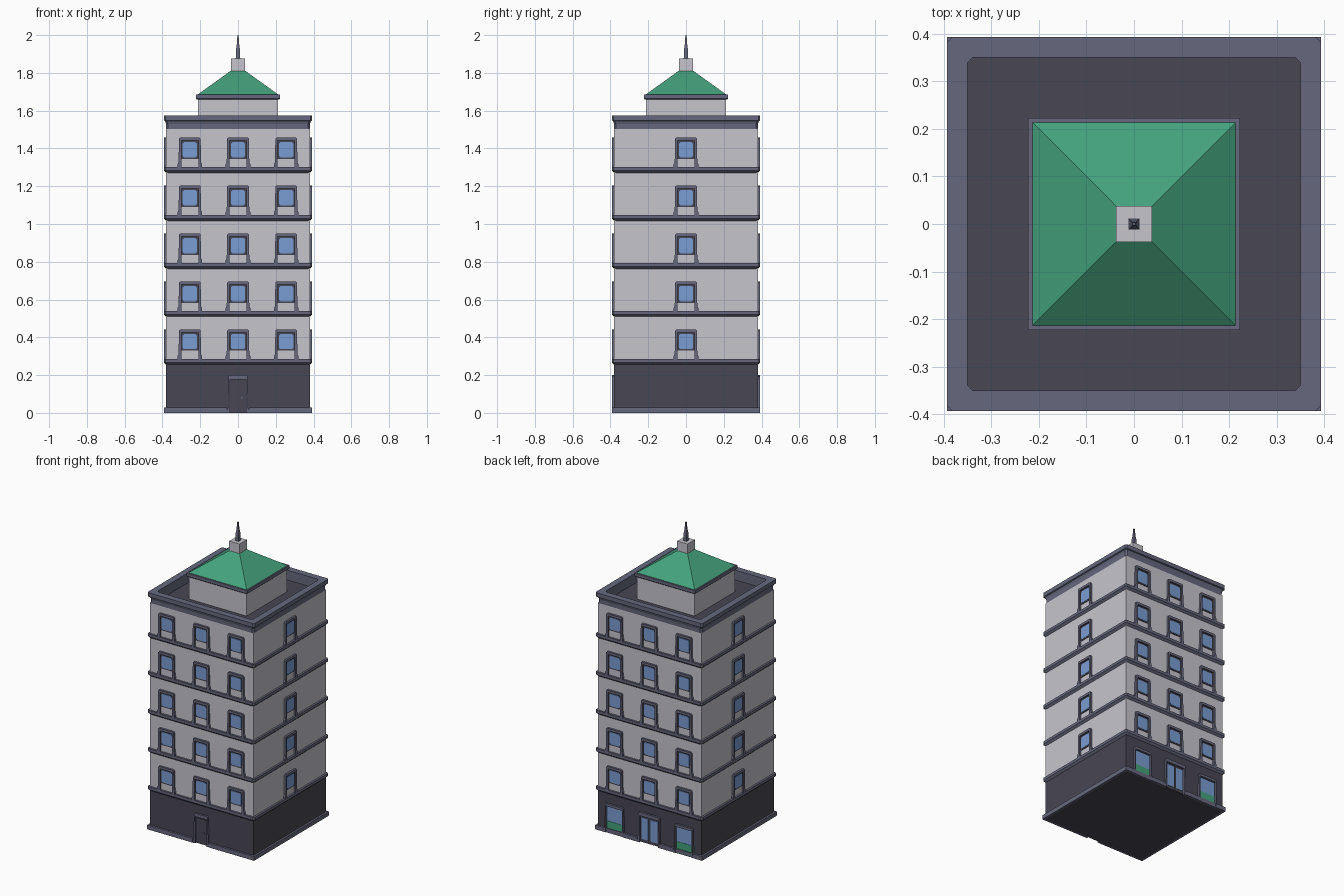
import bpy, bmesh, math
from mathutils import Matrix, Vector

cube = bpy.data.objects.get("Cube")
if cube:
    bpy.data.objects.remove(cube, do_unlink=True)


def material(name, rgb):
    """Flat colour from 8-bit sRGB, stored as linear."""
    lin = [((c / 255 + 0.055) / 1.055) ** 2.4 for c in rgb] + [1.0]
    m = bpy.data.materials.new(name)
    m.use_nodes = True
    m.diffuse_color = lin
    bsdf = m.node_tree.nodes["Principled BSDF"]
    bsdf.inputs["Base Color"].default_value = lin
    bsdf.inputs["Roughness"].default_value = 0.8
    return m


WALL = material("pale_wall", (198, 197, 206))
DARK = material("charcoal", (72, 71, 83))
TRIM = material("slate_trim", (102, 105, 126))
GREEN = material("green_roof", (68, 162, 125))
GLASS = material("blue_glass", (122, 156, 210))

HALF = 0.38      # half width of the tower
EDGE = 0.393     # half width over the trim
STOREY = 0.254
FIRST = 0.285    # top of the lowest storey band


def add_object(name, mesh, u=0, z=0, angle=0):
    ob = bpy.data.objects.new(name, mesh)
    turn = Matrix.Rotation(angle, 4, "Z")
    ob.matrix_world = turn @ Matrix.Translation(Vector((u, 0, z)))
    bpy.context.collection.objects.link(ob)
    return ob


def finish(bm, name, mats):
    bmesh.ops.recalc_face_normals(bm, faces=bm.faces)
    mesh = bpy.data.meshes.new(name)
    bm.to_mesh(mesh)
    bm.free()
    for m in mats:
        mesh.materials.append(m)
    return mesh


def loft(name, profile, mat, top=None, chamfer=0.0):
    """Stack of square rings (half width, height); top colours the last cap."""
    bm = bmesh.new()
    rings = []
    for h, z in profile:
        ring = []
        for k in range(4):
            turn = Matrix.Rotation(k * math.pi / 2, 3, "Z")
            pts = [(h, h - chamfer), (h - chamfer, h)] if chamfer else [(h, h)]
            ring += [bm.verts.new(turn @ Vector((x, y, z))) for x, y in pts]
        rings.append(ring)
    n = len(rings[0])
    for a, b in zip(rings, rings[1:]):
        for i in range(n):
            j = (i + 1) % n
            bm.faces.new((a[i], a[j], b[j], b[i]))
    bm.faces.new(rings[0])
    cap = bm.faces.new(rings[-1])
    cap.material_index = 1 if top else 0
    return add_object(name, finish(bm, name, [mat] + ([top] if top else [])))


def plate(name, outline, depth, mat):
    """Outline (u, z) raised from the front wall by depth."""
    bm = bmesh.new()
    face = bm.faces.new([bm.verts.new((u, -HALF + 0.002, z)) for u, z in outline])
    out = bmesh.ops.extrude_face_region(bm, geom=[face])["geom"]
    moved = [v for v in out if isinstance(v, bmesh.types.BMVert)]
    bmesh.ops.translate(bm, verts=moved, vec=(0, -depth - 0.002, 0))
    return finish(bm, name, [mat])


def rect(u0, u1, z0, z1):
    return [(u0, z0), (u1, z0), (u1, z1), (u0, z1)]


def cut_rect(w, z0, z1, c):
    """Centred rectangle with clipped corners."""
    return [(-w + c, z0), (w - c, z0), (w, z0 + c), (w, z1 - c),
            (w - c, z1), (-w + c, z1), (-w, z1 - c), (-w, z0 + c)]


def arch(inner, outer, foot, z_in, z_out):
    """Open-bottomed surround with flared feet."""
    right = [(inner, z_in), (inner, 0), (foot, 0), (foot, 0.016),
             (outer + 0.003, 0.024), (outer, z_out - 0.006), (outer - 0.006, z_out)]
    return right + [(-u, z) for u, z in reversed(right)]


# Tower body
loft("ground_floor", [(HALF, 0), (HALF, 0.262)], DARK)
loft("upper_walls", [(HALF, 0.262), (HALF, 1.505)], WALL)
for i in range(5):
    top = FIRST + i * STOREY
    loft(f"storey_band_{i + 1}",
         [(HALF, top - 0.03), (EDGE, top - 0.018), (EDGE, top)], TRIM, chamfer=0.01)

# Parapet with sunken roof deck
loft("parapet", [(HALF, 1.503), (HALF + 0.001, 1.53), (HALF + 0.006, 1.545),
                 (EDGE, 1.548), (EDGE, 1.575), (0.35, 1.575), (0.35, 1.51)],
     TRIM, top=DARK, chamfer=0.01)

# Rooftop house, green roof and spire
loft("rooftop_house", [(0.213, 1.505), (0.213, 1.662)], WALL)
loft("rooftop_eave", [(0.216, 1.658), (0.223, 1.664), (0.223, 1.685)], TRIM)
loft("hipped_roof", [(0.214, 1.685), (0.037, 1.812)], GREEN)
loft("roof_block", [(0.038, 1.81), (0.038, 1.875)], WALL)
loft("spire", [(0.012, 1.875), (0.011, 1.92), (0.007, 1.945), (0.003, 2.0)], TRIM)

# Upper windows, shared meshes
window_parts = {
    "window_frame": plate("window_frame", arch(0.045, 0.057, 0.065, 0.141, 0.157), 0.013, TRIM),
    "window_surround": plate("window_surround", rect(-0.045, 0.045, 0.044, 0.141), 0.003, DARK),
    "window_pane": plate("window_pane", cut_rect(0.038, 0.052, 0.132, 0.008), 0.005, GLASS),
}
COLUMNS = (-0.255, 0, 0.255)
sides = {"front": (0, COLUMNS), "left": (math.pi / 2, (0,)),
         "back": (math.pi, COLUMNS), "right": (-math.pi / 2, (0,))}
for side, (angle, columns) in sides.items():
    for storey in range(5):
        for u in columns:
            for part, mesh in window_parts.items():
                add_object(f"{side}_{part}", mesh, u, FIRST + storey * STOREY, angle)

# Plinth, broken at the entrances
plinth = {"front": [(-EDGE, -0.058), (0.058, EDGE)],
          "left": [(-EDGE, EDGE)],
          "back": [(-EDGE, -0.325), (-0.185, -0.085), (0.085, 0.185), (0.325, EDGE)],
          "right": [(-EDGE, EDGE)]}
for side, spans in plinth.items():
    for a, b in spans:
        mesh = plate("plinth", rect(a, b, 0, 0.028), EDGE - HALF, TRIM)
        add_object(f"{side}_plinth", mesh, angle=sides[side][0])

# Front service door
add_object("door_frame", plate("door_frame", arch(0.042, 0.05, 0.058, 0.178, 0.2), 0.012, TRIM))
add_object("door_leaf", plate("door_leaf", rect(-0.036, 0.036, 0.003, 0.17), 0.004, DARK))
add_object("door_knob", plate("door_knob", rect(0.016, 0.024, 0.076, 0.084), 0.009, TRIM))

# Back shop windows with green lower panels
shop_parts = {
    "shop_frame": plate("shop_frame", arch(0.06, 0.066, 0.07, 0.175, 0.192), 0.013, TRIM),
    "shop_sill": plate("shop_sill", rect(-0.06, 0.06, 0, 0.028), 0.01, TRIM),
    "shop_glass": plate("shop_glass", rect(-0.056, 0.056, 0.028, 0.17), 0.003, GLASS),
    "shop_green_panel": plate("shop_green_panel", rect(-0.056, 0.056, 0.028, 0.075), 0.005, GREEN),
}
for u in (-0.255, 0.255):
    for part, mesh in shop_parts.items():
        add_object(part, mesh, u, 0, math.pi)

# Back double entrance
add_object("entrance_frame", plate("entrance_frame", arch(0.068, 0.077, 0.085, 0.178, 0.2), 0.013, TRIM),
           angle=math.pi)
for s in (-1, 1):
    add_object("entrance_leaf", plate("entrance_leaf", rect(-0.032, 0.032, 0.003, 0.175), 0.003, DARK),
               s * 0.034, 0, math.pi)
    add_object("entrance_glass", plate("entrance_glass", rect(-0.025, 0.025, 0.022, 0.165), 0.005, GLASS),
               s * 0.034, 0, math.pi)
